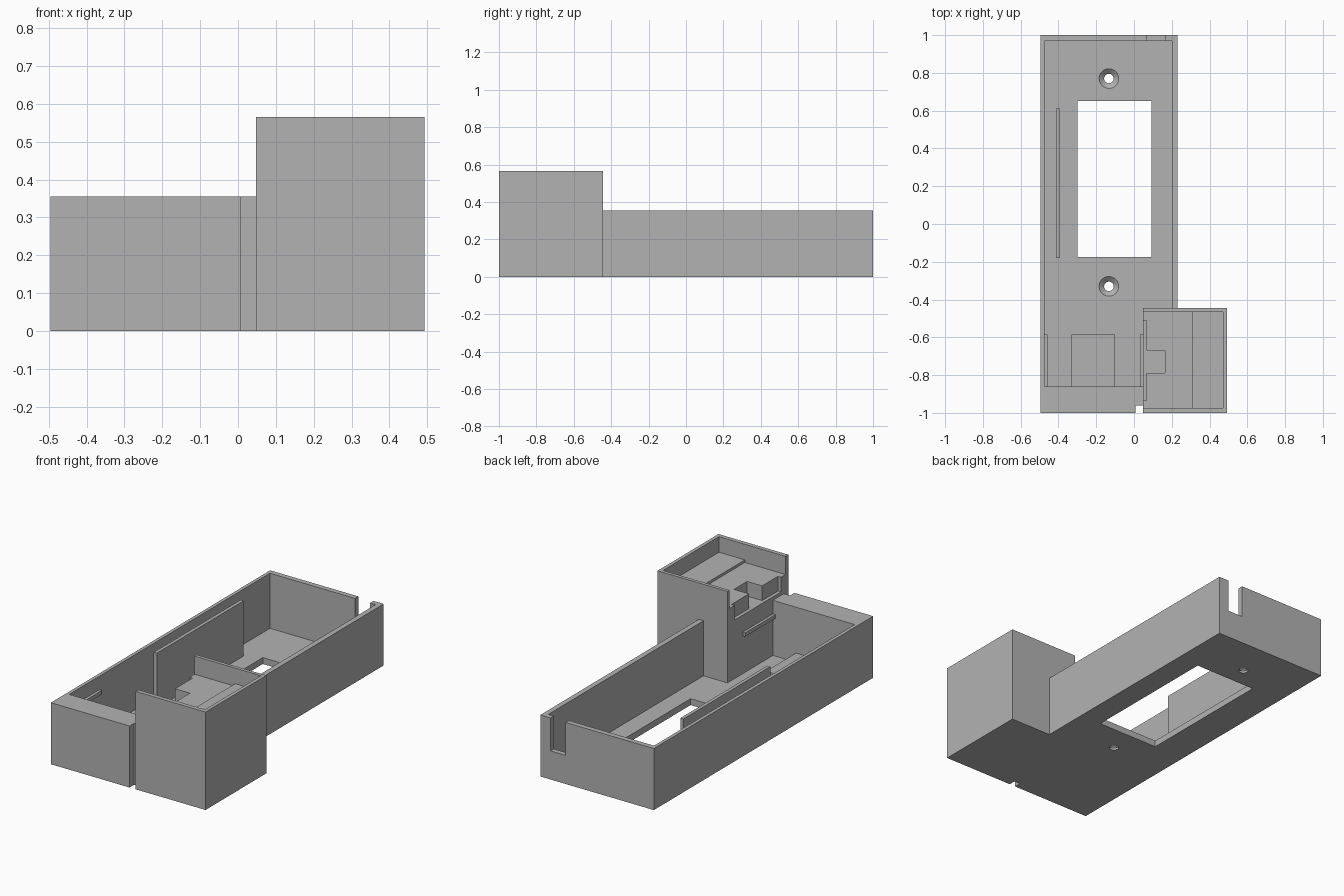
import bpy, bmesh
from mathutils import Matrix

cube = bpy.data.objects.get("Cube")
if cube:
    bpy.data.objects.remove(cube, do_unlink=True)

grey = bpy.data.materials.new("plain_grey")
grey.use_nodes = True
grey.diffuse_color = (0.45, 0.45, 0.45, 1)
grey.node_tree.nodes["Principled BSDF"].inputs["Base Color"].default_value = (0.45, 0.45, 0.45, 1)

# Main dimensions
LEFT, RIGHT, FLOOR, RIM = -0.495, 0.23, 0.037, 0.355
TOWER_X, TOWER_Y, TOWER_END, TOP = 0.047, -0.445, 0.493, 0.565
SHELF = 0.46
ABOVE = 0.8


def add_object(name, bm):
    bmesh.ops.recalc_face_normals(bm, faces=bm.faces)
    mesh = bpy.data.meshes.new(name)
    bm.to_mesh(mesh)
    bm.free()
    mesh.materials.append(grey)
    ob = bpy.data.objects.new(name, mesh)
    bpy.context.scene.collection.objects.link(ob)
    return ob


def prism(name, outline, z0, z1):
    bm = bmesh.new()
    face = bm.faces.new([bm.verts.new((x, y, z0)) for x, y in outline])
    ext = bmesh.ops.extrude_face_region(bm, geom=[face])
    for v in ext["geom"]:
        if isinstance(v, bmesh.types.BMVert):
            v.co.z = z1
    return add_object(name, bm)


def box(name, x0, x1, y0, y1, z0, z1):
    return prism(name, [(x0, y0), (x1, y0), (x1, y1), (x0, y1)], z0, z1)


def cone(name, x, y, z0, z1, r0, r1):
    bm = bmesh.new()
    bmesh.ops.create_cone(bm, cap_ends=True, segments=32, radius1=r0, radius2=r1,
                          depth=z1 - z0, matrix=Matrix.Translation((x, y, (z0 + z1) / 2)))
    return add_object(name, bm)


# Body footprint, with the narrow slot beside the tower
body = prism("housing", [
    (LEFT, -1), (0.008, -1), (0.008, -0.96), (TOWER_X, -0.96), (TOWER_X, -1),
    (TOWER_END, -1), (TOWER_END, TOWER_Y), (RIGHT, TOWER_Y), (RIGHT, 1), (LEFT, 1)], 0, TOP)

cutters = [
    # Lower the tray rim below the tower
    prism("rim_cut", [(-0.7, -1.2), (TOWER_X, -1.2), (TOWER_X, TOWER_Y),
                      (0.7, TOWER_Y), (0.7, 1.2), (-0.7, 1.2)], RIM, ABOVE),
    # Tray cavity around the tower
    prism("tray_cut", [(-0.475, -0.86), (TOWER_X, -0.86), (TOWER_X, TOWER_Y),
                       (0.2, TOWER_Y), (0.2, 0.97), (-0.475, 0.97)], FLOOR, ABOVE),
    # Floor window and cable notch in the back wall
    box("window_cut", -0.298, 0.093, -0.175, 0.652, -0.1, 0.2),
    box("notch_cut", 0.068, 0.165, 0.9, 1.1, 0.165, ABOVE),
    # Tower shelf, upper step, side recess and its deeper pocket
    box("shelf_cut", 0, 0.307, -0.975, -0.465, SHELF, ABOVE),
    box("step_cut", 0.25, 0.472, -0.975, -0.465, SHELF + 0.015, ABOVE),
    box("recess_cut", 0, 0.067, -0.935, -0.51, 0.375, 0.6),
    box("pocket_cut", 0, 0.163, -0.79, -0.67, 0.375, 0.6),
]
# Countersunk screw holes
for y in (-0.33, 0.77):
    cutters.append(cone("hole_cut", -0.133, y, -0.1, 0.1, 0.025, 0.025))
    cutters.append(cone("sink_cut", -0.133, y, 0.01, 0.045, 0.022, 0.061))

for cutter in cutters:
    cutter.hide_render = True
    mod = body.modifiers.new(cutter.name, "BOOLEAN")
    mod.operation = "DIFFERENCE"
    mod.solver = "EXACT"
    mod.object = cutter

# Bake the cuts and drop the cutters
bpy.context.view_layer.update()
cut_mesh = bpy.data.meshes.new_from_object(
    body.evaluated_get(bpy.context.evaluated_depsgraph_get()))
body.modifiers.clear()
body.data = cut_mesh
for cutter in cutters:
    bpy.data.objects.remove(cutter, do_unlink=True)

# Upright fin, raised pad and the two snap ridges
box("divider_fin", -0.412, -0.392, -0.18, 0.612, FLOOR - 0.01, RIM)
box("floor_pad", -0.33, -0.1, -0.865, -0.585, FLOOR - 0.01, 0.09)
box("snap_ridge_right", -0.48, -0.459, -0.865, -0.585, 0.255, 0.277)
box("snap_ridge_left", 0.031, TOWER_X + 0.005, -0.865, -0.585, 0.255, 0.277)
